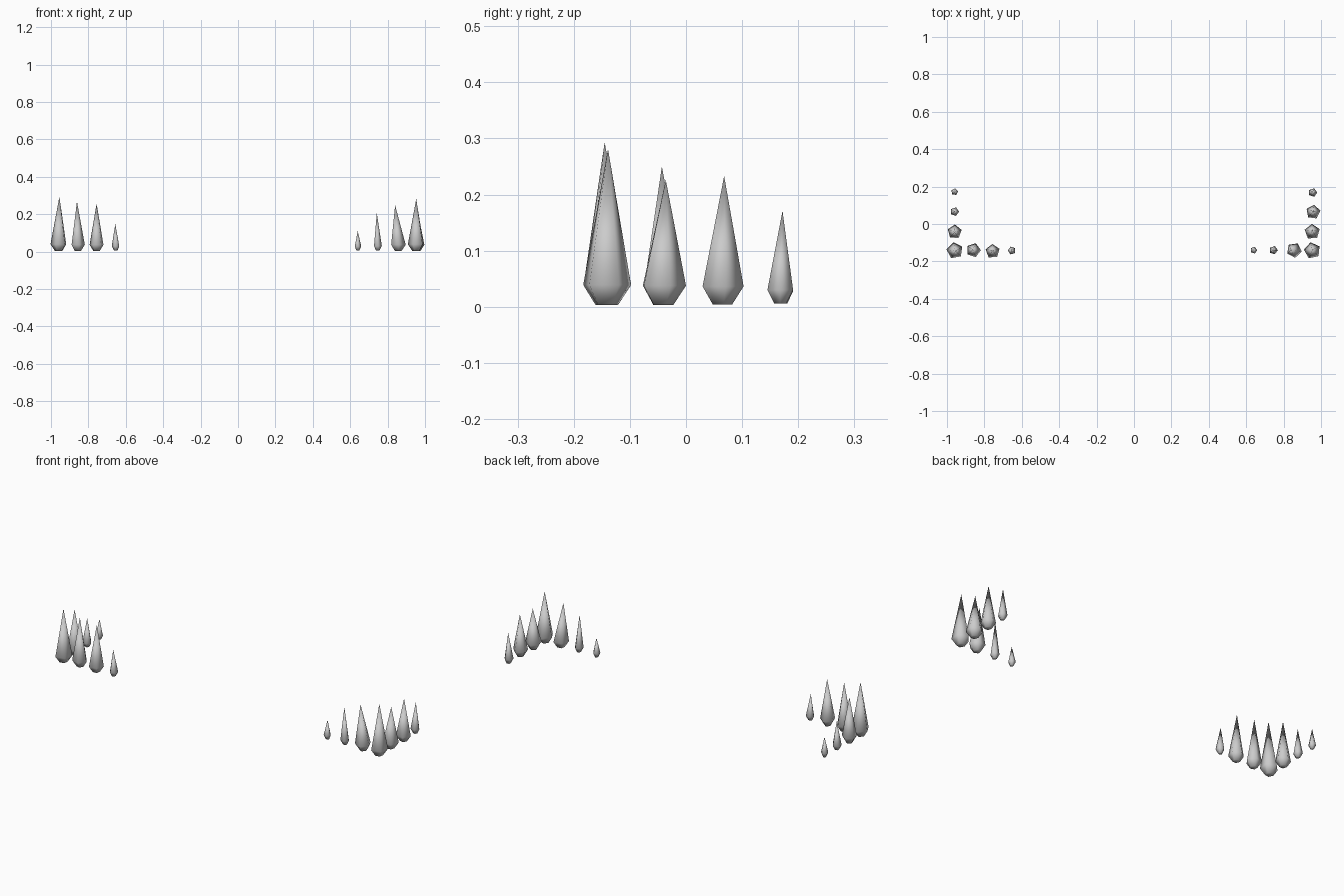
import bpy, bmesh, math

# x, y, radius, tip height, tip lean x, tip lean y, turn in degrees
SPIKES = [
    # left corner: front row, then side row
    (-0.958, -0.142, 0.045, 0.293, 0.003, -0.003, 100),
    (-0.858, -0.140, 0.039, 0.268, -0.003, 0.002, 0),
    (-0.756, -0.146, 0.039, 0.256, 0.0, 0.005, 20),
    (-0.653, -0.142, 0.022, 0.148, -0.003, 0.0, 35),
    (-0.959, -0.042, 0.039, 0.250, 0.0, -0.001, 15),
    (-0.959, 0.066, 0.024, 0.160, 0.0, 0.0, 0),
    (-0.959, 0.172, 0.019, 0.115, 0.0, 0.0, 10),
    # right corner: front row, then side row
    (0.953, -0.142, 0.045, 0.281, 0.0, 0.003, 30),
    (0.856, -0.140, 0.041, 0.248, -0.016, 0.0, -10),
    (0.746, -0.140, 0.023, 0.207, -0.004, 0.0, 0),
    (0.640, -0.140, 0.019, 0.110, 0.0, 0.0, 0),
    (0.953, -0.042, 0.042, 0.226, 0.0, 0.006, 20),
    (0.958, 0.064, 0.039, 0.233, 0.0, 0.004, 10),
    (0.956, 0.168, 0.024, 0.171, 0.0, 0.004, 0),
]


def spike(name, x, y, r, h, lx, ly, turn, sides=5):
    """Five-sided crystal: small foot, wide girdle near the base, long tip."""
    bm = bmesh.new()
    base = 0.006 - 0.11 * (r - 0.02) if r < 0.06 else 0
    base = max(base, 0.001)

    def ring(rad, z):
        return [bm.verts.new((x + rad * math.cos(a), y + rad * math.sin(a), z))
                for a in (math.radians(turn) + i * math.tau / sides for i in range(sides))]

    foot = ring(r * 0.47, base)
    girdle = ring(r, 0.02 + 0.42 * r)
    tip = bm.verts.new((x + lx, y + ly, h))
    bm.faces.new(foot[::-1])
    for i in range(sides):
        j = (i + 1) % sides
        bm.faces.new((foot[i], foot[j], girdle[j], girdle[i]))
        bm.faces.new((girdle[i], girdle[j], tip))
    me = bpy.data.meshes.new(name)
    bm.to_mesh(me)
    bm.free()
    me.shade_smooth()
    ob = bpy.data.objects.new(name, me)
    bpy.context.collection.objects.link(ob)


# Two L-shaped rows of crystal spikes
for n, s in enumerate(SPIKES):
    spike(("left" if s[0] < 0 else "right") + f"_spike_{n % 7 + 1}", *s)
